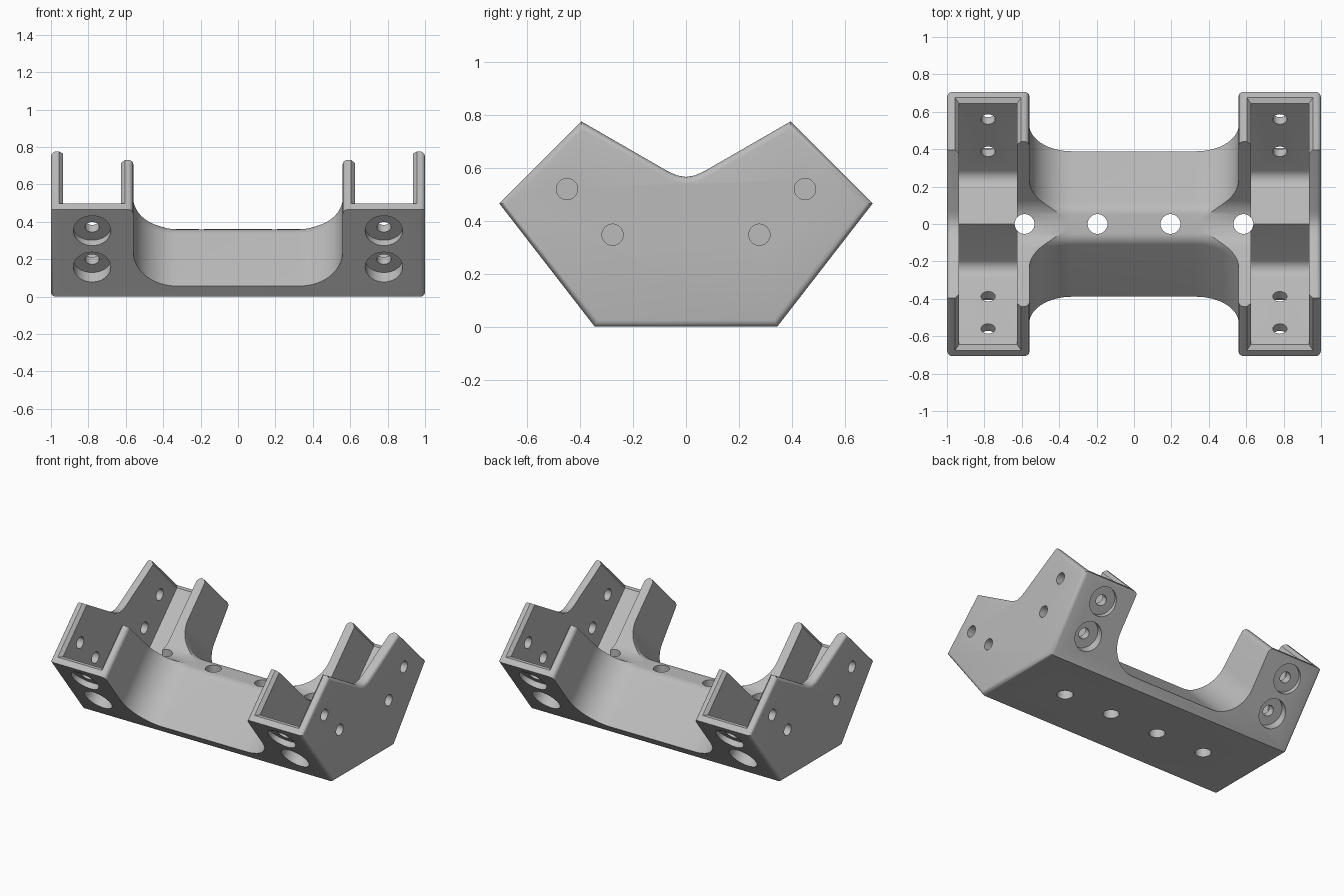
import bpy, bmesh, math
from mathutils import Vector, Matrix

if "Cube" in bpy.data.objects:
    bpy.data.objects.remove(bpy.data.objects["Cube"])

S = math.sqrt(0.5)
END = 1.172 * S          # distance of the open socket ends along the tube axis


def make(name, bm):
    bmesh.ops.recalc_face_normals(bm, faces=bm.faces)
    me = bpy.data.meshes.new(name)
    bm.to_mesh(me)
    bm.free()
    ob = bpy.data.objects.new(name, me)
    bpy.context.collection.objects.link(ob)
    return ob


def extrude(pts, vec):
    """Extrude a flat outline of 3D points along a vector."""
    bm = bmesh.new()
    f = bm.faces.new([bm.verts.new(p) for p in pts])
    r = bmesh.ops.extrude_face_region(bm, geom=[f])
    vs = [g for g in r["geom"] if isinstance(g, bmesh.types.BMVert)]
    bmesh.ops.translate(bm, verts=vs, vec=vec)
    return bm


def prism(pts, x0, x1):
    """Extrude a (y, z) outline along x."""
    return extrude([(x0, y, z) for y, z in pts], (x1 - x0, 0, 0))


def cylinder(p0, p1, r, seg=32):
    p0, p1 = Vector(p0), Vector(p1)
    d = p1 - p0
    m = Matrix.Translation((p0 + p1) / 2) @ d.to_track_quat('Z', 'Y').to_matrix().to_4x4()
    bm = bmesh.new()
    bmesh.ops.create_cone(bm, cap_ends=True, segments=seg, radius1=r, radius2=r,
                          depth=d.length, matrix=m)
    return make("hole_cutter", bm)


def cut(ob, cutter):
    cutter.hide_render = True
    mod = ob.modifiers.new("cut", 'BOOLEAN')
    mod.operation, mod.solver, mod.object = 'DIFFERENCE', 'EXACT', cutter
    bpy.context.view_layer.objects.active = ob
    bpy.ops.object.modifier_apply(modifier=mod.name)
    bpy.data.objects.remove(cutter)


# Solid bracket body, with rounded outline edges on both outer sides
half = [(0.345, 0), (0.706, 0.466), (0.396, 0.776), (0.07, 0.588), (0.035, 0.572)]
outline = half + [(0, 0.566)] + [(-y, z) for y, z in reversed(half)]
bm = prism(outline, -1, 1)
rim = [e for e in bm.edges if abs(e.verts[0].co.x - e.verts[1].co.x) < 1e-4]
bmesh.ops.bevel(bm, geom=rim, offset=0.025, segments=4, profile=0.5, affect='EDGES')
body = make("bracket_body", bm)


# Middle cutout: leaves a flat-topped bar that sweeps up into the inner walls
def bar_section(n):
    """Half outline of the bar, offset outwards by n."""
    r = 0.085 + n
    arc = [(0.05 + r * math.sin(a), 0.275 + r * math.cos(a))
           for a in (math.pi / 4 * i / 8 for i in range(9))]
    y, z = arc[-1]
    return arc + [(y + 0.8, z - 0.8)]


ts = [math.pi / 2 * i / 16 for i in range(17)]
rings = [(0.33 + 0.23 * math.sin(t), 0.23 * (1 - math.cos(t))) for t in ts]
rings = [(-x, n) for x, n in reversed(rings)] + rings
bm = bmesh.new()
rows = []
for x, n in rings:
    h = bar_section(n)
    ring = [(-y, z) for y, z in reversed(h)] + h + [(1.5, 1.6), (-1.5, 1.6)]
    rows.append([bm.verts.new((x, y, z)) for y, z in ring])
for a, b in zip(rows, rows[1:]):
    for i in range(len(a)):
        j = (i + 1) % len(a)
        bm.faces.new((a[i], a[j], b[j], b[i]))
bm.faces.new(rows[0])
bm.faces.new(rows[-1])
cut(body, make("middle_cutter", bm))

# Inner walls drop to a rounded V between the two sockets
R = 0.175
vee = [(R * math.sin(a), 0.29 + R / S - R * math.cos(a))
       for a in (math.pi / 4 * i / 8 for i in range(-8, 9))]
vee = [(-1.2, 1.49)] + vee + [(1.2, 1.49)]
cut(body, make("vee_cutter", prism(vee, -0.64, 0.64)))

# Paired tube sockets: a W-shaped channel with filleted valleys in each end
FR = 0.065
fillet = [(0.24 + FR * math.sin(a), 0.09 + FR / S - FR * math.cos(a))
          for a in (math.pi / 4 * i / 5 for i in range(5, -6, -1))]
side = [(1.2, 1.05)] + fillet
channel = [(-1.2, 1.6), (1.2, 1.6)] + side + [(0, 0.33)] + [(-y, z) for y, z in reversed(side)]
for sx in (-1, 1):
    cx = 0.78 * sx
    cut(body, make("socket_cutter", prism(channel, cx - 0.155, cx + 0.155)))

    for sy in (-1, 1):
        def at(x, a, b):
            """a runs out along the tube, b across it towards the top."""
            return Vector((x, sy * (a - b) * S, (a + b) * S))

        # flared mouth of the socket
        bm = bmesh.new()
        for a, h in ((0.805, 0.155), (0.85, 0.195)):
            for k in (-1, 1):
                bm.verts.new(at(cx + k * h, a, 0.0495 - h))
                bm.verts.new(at(cx + k * h, a, 0.5))
        bmesh.ops.convex_hull(bm, input=bm.verts)
        cut(body, make("mouth_cutter", bm))

        # rounded inner corner of the open end
        q = 0.03
        edge = [(0.56 + q - q * math.cos(t), END - q + q * math.sin(t))
                for t in (math.pi / 2 * i / 5 for i in range(6))]
        edge += [(0.56 + q, 0.9), (0.54, 0.9), (0.54, END - q)]
        bm = extrude([at(sx * x, a, -0.4) for x, a in edge], at(0, 0, 0.9))
        cut(body, make("corner_cutter", bm))

        # bolt holes with counterbores below, and screw holes in the outer wall
        for a in (0.97 * S, 0.625 * S):
            cut(body, cylinder(at(cx, a, -0.4), at(cx, a, 0.0), 0.038))
            cut(body, cylinder(at(cx, a, -0.4), at(cx, a, -0.16), 0.1, 40))
            cut(body, cylinder(at(sx * 0.85, a, 0.0495), at(sx * 1.1, a, 0.0495), 0.04))

# Mounting holes down through the bar
for x in (-0.585, -0.195, 0.195, 0.585):
    cut(body, cylinder((x, 0, -0.2), (x, 0, 0.8), 0.053))

# Finish
mat = bpy.data.materials.new("light_grey")
mat.diffuse_color = (0.5, 0.5, 0.5, 1)
mat.use_nodes = True
mat.node_tree.nodes["Principled BSDF"].inputs["Base Color"].default_value = mat.diffuse_color
body.data.materials.clear()
body.data.materials.append(mat)
for p in body.data.polygons:
    p.material_index = 0
bpy.ops.object.select_all(action='DESELECT')
body.select_set(True)
bpy.context.view_layer.objects.active = body
bpy.ops.object.shade_smooth_by_angle(angle=math.radians(30))
